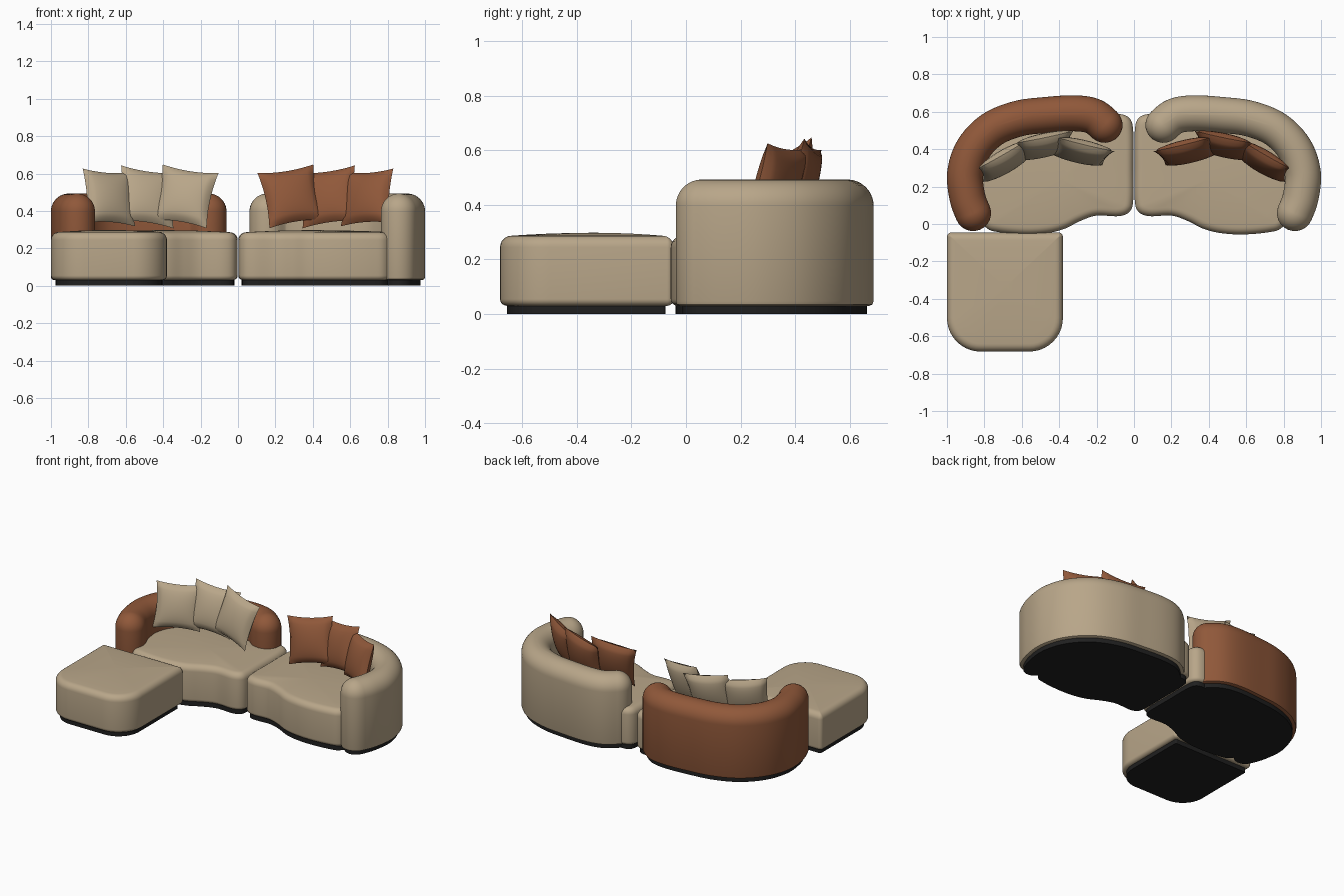
import bpy, bmesh, math
from mathutils import Vector, Matrix

if "Cube" in bpy.data.objects:
    bpy.data.objects.remove(bpy.data.objects["Cube"], do_unlink=True)


def material(name, rgb):
    m = bpy.data.materials.new(name)
    m.use_nodes = True
    m.diffuse_color = (*rgb, 1)
    node = m.node_tree.nodes["Principled BSDF"]
    node.inputs["Base Color"].default_value = (*rgb, 1)
    node.inputs["Roughness"].default_value = 0.8
    return m


BEIGE = material("beige fabric", (0.48, 0.38, 0.25))
RUST = material("rust fabric", (0.28, 0.098, 0.042))
BLACK = material("black plinth", (0.014, 0.014, 0.014))


def finish(name, bm, mat):
    bmesh.ops.recalc_face_normals(bm, faces=bm.faces)
    me = bpy.data.meshes.new(name)
    bm.to_mesh(me)
    bm.free()
    me.materials.append(mat)
    me.shade_smooth()
    me.set_sharp_from_angle(angle=math.radians(40))
    ob = bpy.data.objects.new(name, me)
    bpy.context.collection.objects.link(ob)
    return ob


def loft(name, rings, mat, side=1):
    """Skin a stack of (outline, z) rings and close both ends."""
    bm = bmesh.new()
    loops = [[bm.verts.new((p.x * side, p.y, z)) for p in pts] for pts, z in rings]
    for a, b in zip(loops, loops[1:]):
        for i in range(len(a)):
            j = (i + 1) % len(a)
            bm.faces.new((a[i], a[j], b[j], b[i]))
    bm.faces.new(loops[0])
    bm.faces.new(loops[-1])
    return finish(name, bm, mat)


def smooth_path(ctrl, closed, steps=6):
    """Catmull-Rom curve through the control points."""
    pts = [Vector(c) for c in ctrl]
    n = len(pts)
    get = (lambda i: pts[i % n]) if closed else (lambda i: pts[max(0, min(n - 1, i))])
    out = []
    for i in range(n if closed else n - 1):
        a, b, c, d = (get(i + k) for k in (-1, 0, 1, 2))
        for s in range(steps):
            t = s / steps
            out.append(0.5 * (2 * b + (c - a) * t + (2 * a - 5 * b + 4 * c - d) * t ** 2
                              + (3 * b - a - 3 * c + d) * t ** 3))
    if not closed:
        out.append(pts[-1])
    return out


def inset(pts, d):
    """Move a counter-clockwise outline inward by d."""
    out = []
    for i, p in enumerate(pts):
        t = (pts[(i + 1) % len(pts)] - pts[i - 1]).normalized()
        out.append(p + Vector((-t.y, t.x)) * d)
    return out


def rounded_rect(x0, x1, y0, y1, r_front, r_back, steps=10):
    out = []
    for cx, cy, sx, sy, r, start in ((x0, y0, 1, 1, r_front, 180), (x1, y0, -1, 1, r_front, 270),
                                     (x1, y1, -1, -1, r_back, 0), (x0, y1, 1, -1, r_back, 90)):
        for k in range(steps + 1):
            a = math.radians(start + 90 * k / steps)
            out.append(Vector((cx + sx * r + r * math.cos(a), cy + sy * r + r * math.sin(a))))
    return out


def capsule(path, r, steps=12):
    """Outline at distance r around an open path, with round ends."""
    n = len(path)
    tang = [(path[min(i + 1, n - 1)] - path[max(i - 1, 0)]).normalized() for i in range(n)]
    norm = [Vector((-t.y, t.x)) for t in tang]
    out = [p - m * r for p, m in zip(path, norm)]
    for sign, end in ((1, -1), (-1, 0)):
        for k in range(1, steps):
            a = math.pi * k / steps
            out.append(path[end] + sign * r * (tang[end] * math.sin(a) - norm[end] * math.cos(a)))
        if sign == 1:
            out += [p + m * r for p, m in zip(reversed(path), reversed(norm))]
    return out


def cushion(name, outline, z0, z1, mat, side=1, r_low=0.025, r_top=0.042):
    """Upholstered block: rounded bottom and top edges, slightly domed top."""
    quarter = [math.pi / 2 * k / 6 for k in range(7)]
    rings = [(outline(r_low * (1 - math.sin(a))), z0 + r_low * (1 - math.cos(a))) for a in quarter]
    rings += [(outline(r_top * (1 - math.cos(a))), z1 - r_top * (1 - math.sin(a))) for a in quarter]
    edge = rings[-1][0]
    mid = sum(edge, Vector((0, 0))) / len(edge)
    for s in (0.85, 0.6, 0.3, 0.05):
        rings.append(([mid + (p - mid) * s for p in edge], z1 + 0.011 * (1 - s * s)))
    return loft(name, rings, mat, side)


def pillow(name, mat, side, centre, yaw, lean, roll, half=0.155, thick=0.052, n=14):
    """Pinched square scatter cushion."""
    bm = bmesh.new()
    bmesh.ops.create_grid(bm, x_segments=n, y_segments=n, size=1)
    back = bmesh.ops.duplicate(bm, geom=bm.verts[:] + bm.edges[:] + bm.faces[:])
    back_verts = {g for g in back["geom"] if isinstance(g, bmesh.types.BMVert)}
    for v in bm.verts:
        u, w = v.co.x, v.co.y
        puff = thick * (max(0, 1 - u * u) * max(0, 1 - w * w)) ** 0.45
        v.co = (u * half * (1 - 0.09 * (1 - w * w)), puff if v in back_verts else -puff,
                w * half * (1 - 0.09 * (1 - u * u)))
    bmesh.ops.remove_doubles(bm, verts=bm.verts, dist=0.0005)
    turn = (Matrix.Rotation(math.radians(yaw), 4, 'Z') @ Matrix.Rotation(math.radians(-lean), 4, 'X')
            @ Matrix.Rotation(math.radians(-roll), 4, 'Y'))
    bm.transform(Matrix.Diagonal((side, 1, 1, 1)) @ Matrix.Translation(centre) @ turn)
    return finish(name, bm, mat)


# Shared plan shapes, drawn for the +x half
SEAT = smooth_path([(0.003, 0.14), (0.02, 0.07), (0.08, 0.042), (0.2, 0.045), (0.29, 0.015),
                    (0.37, -0.025), (0.46, -0.048), (0.58, -0.056), (0.72, -0.044), (0.79, -0.02),
                    (0.84, 0.06), (0.88, 0.2), (0.86, 0.36), (0.77, 0.48), (0.62, 0.55),
                    (0.4, 0.58), (0.2, 0.575), (0.08, 0.588), (0.02, 0.56), (0.003, 0.48),
                    (0.003, 0.3)], True)
BACK = smooth_path([(0.157, 0.53), (0.22, 0.577), (0.32, 0.592), (0.47, 0.583), (0.62, 0.563),
                    (0.76, 0.505), (0.86, 0.4), (0.903, 0.27), (0.89, 0.14), (0.86, 0.058)], False)
BACK_R = 0.096

# Two mirrored sofa halves
for side, label, back_mat, pillow_mat in ((1, "left", BEIGE, RUST), (-1, "right", RUST, BEIGE)):
    cushion(label + "_seat", lambda d: inset(SEAT, d), 0.03, 0.286, BEIGE, side)

    # Curved backrest with a full round top
    rings = [(capsule(BACK, BACK_R - 0.015), 0.03), (capsule(BACK, BACK_R - 0.004), 0.035),
             (capsule(BACK, BACK_R), 0.047)]
    for k in range(11):
        a = math.radians(8.6 * k)
        rings.append((capsule(BACK, BACK_R * math.cos(a)), 0.397 + BACK_R * math.sin(a)))
    loft(label + "_backrest", rings, back_mat, side)

    # Recessed plinths under seat and backrest
    shape = inset(SEAT, 0.018)
    loft(label + "_seat_plinth", [(shape, 0), (shape, 0.035)], BLACK, side)
    shape = capsule(BACK, BACK_R - 0.025)
    loft(label + "_back_plinth", [(shape, 0), (shape, 0.036)], BLACK, side)

    # Scatter cushions
    pillow(label + "_inner_pillow", pillow_mat, side, (0.285, 0.388, 0.478), 11, 16, 9)
    pillow(label + "_middle_pillow", pillow_mat, side, (0.485, 0.42, 0.475), -14, 16, 8)
    pillow(label + "_outer_pillow", pillow_mat, side, (0.69, 0.335, 0.472), -31, 15, 4, 0.15)

# Ottoman in front of the right half
cushion("ottoman", lambda d: rounded_rect(-1 + d, -0.38 - d, -0.682 + d, -0.045 - d,
                                          0.18 - d, max(0.025 - d, 0.003)), 0.03, 0.287, BEIGE)
base = rounded_rect(-0.975, -0.405, -0.657, -0.075, 0.155, 0.01)
loft("ottoman_plinth", [(base, 0), (base, 0.035)], BLACK)
